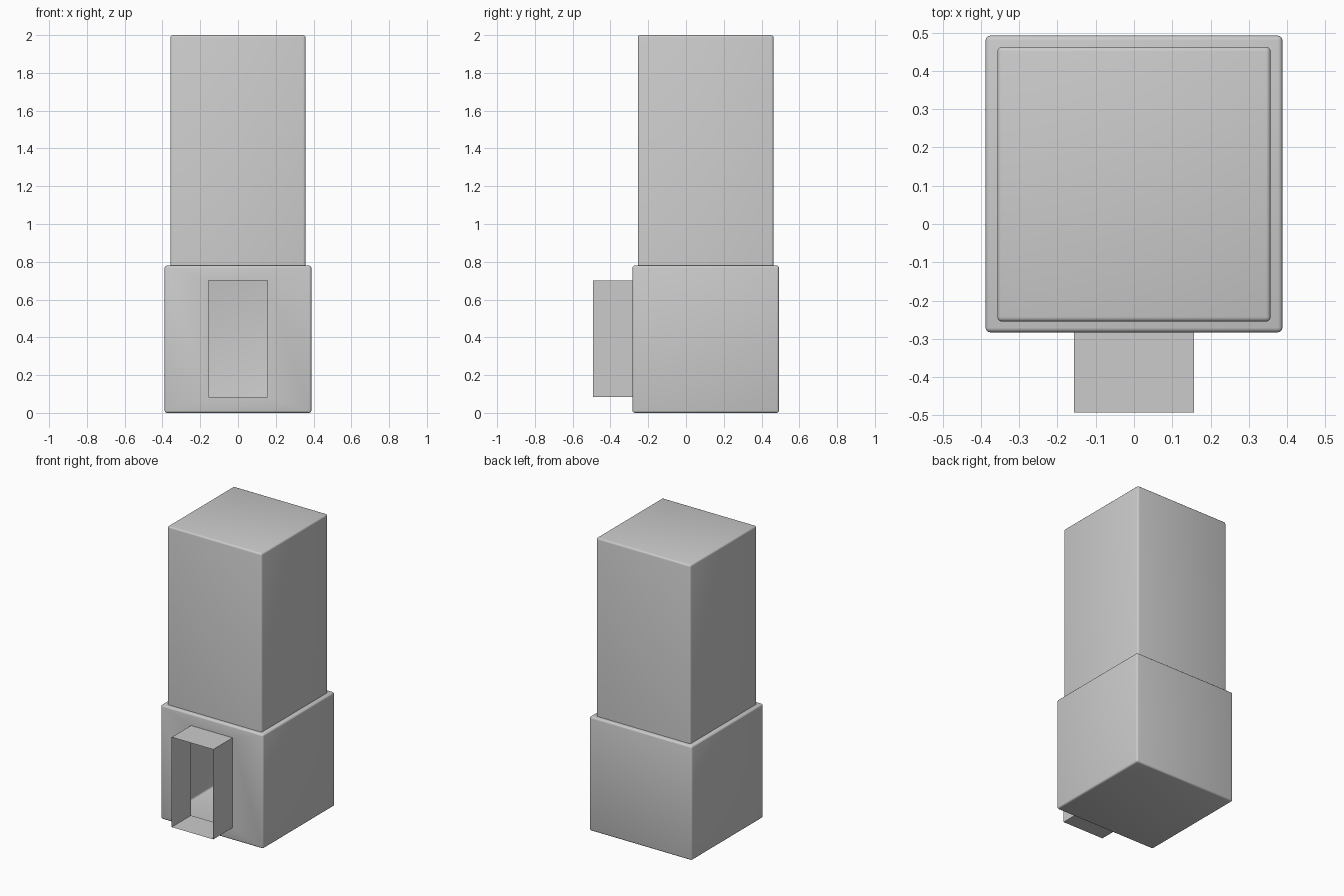
import bpy, bmesh
from mathutils import Vector

if "Cube" in bpy.data.objects:
    bpy.data.objects.remove(bpy.data.objects["Cube"])


def box(bm, lo, hi):
    bmesh.ops.create_cube(bm, size=1)
    lo, hi = Vector(lo), Vector(hi)
    for v in bm.verts:
        v.co = Vector([lo[i] + (v.co[i] + 0.5) * (hi[i] - lo[i]) for i in range(3)])


def bevel(bm, edges, width=0.012):
    bmesh.ops.bevel(bm, geom=list(edges), offset=width, segments=3,
                    profile=0.5, affect='EDGES')


def finish(bm, name):
    bm.normal_update()
    mesh = bpy.data.meshes.new(name)
    bm.to_mesh(mesh)
    bm.free()
    ob = bpy.data.objects.new(name, mesh)
    bpy.context.collection.objects.link(ob)
    bpy.ops.object.select_all(action='DESELECT')
    ob.select_set(True)
    bpy.context.view_layer.objects.active = ob
    bpy.ops.object.shade_smooth_by_angle(angle=0.6)
    return ob


# Hollow base with an open rectangular spout pulled out of its front face
bm = bmesh.new()
box(bm, (-0.388, -0.283, 0), (0.388, 0.492, 0.78))
bevel(bm, bm.edges)
bm.normal_update()
front = max((f for f in bm.faces if f.normal.y < -0.99), key=lambda f: f.calc_area())
bmesh.ops.inset_region(bm, faces=[front], thickness=0.1)
for v in front.verts:
    v.co.x = 0.157 if v.co.x > 0 else -0.157
    v.co.z = 0.70 if v.co.z > 0.39 else 0.085
ext = bmesh.ops.extrude_discrete_faces(bm, faces=[front])["faces"]
for v in ext[0].verts:
    v.co.y = -0.492
bmesh.ops.delete(bm, geom=ext, context='FACES_ONLY')
finish(bm, "base_with_spout")

# Tall upper block, rounded on its upright and top edges
bm = bmesh.new()
box(bm, (-0.357, -0.255, 0.78), (0.357, 0.463, 2.0))
bottom = [f for f in bm.faces if f.calc_center_median().z < 0.79]
bmesh.ops.delete(bm, geom=bottom, context='FACES_ONLY')
bevel(bm, [e for e in bm.edges if max(v.co.z for v in e.verts) > 1.9])
finish(bm, "upper_block")
